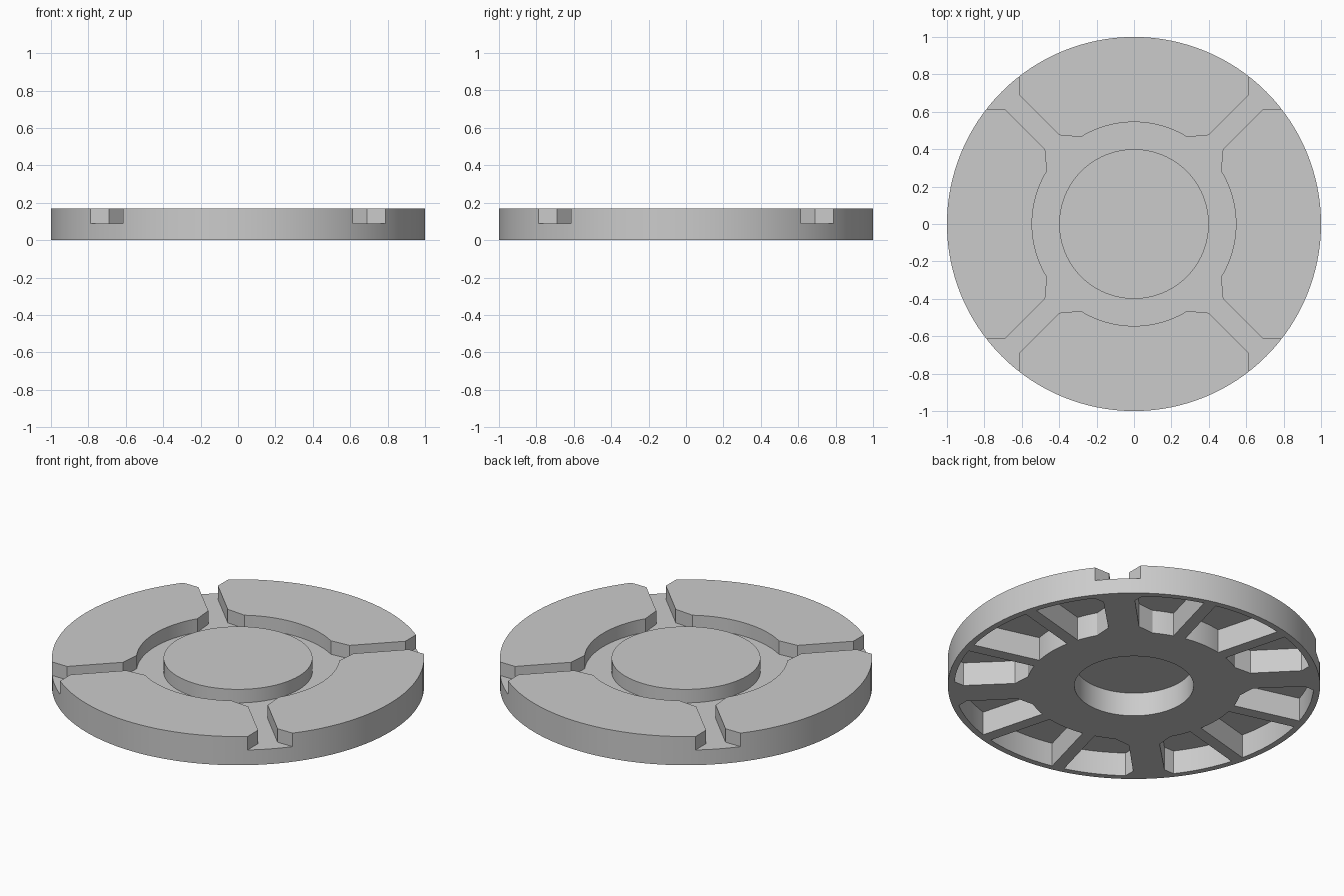
import bpy, bmesh
from math import sin, cos, asin, degrees, radians, pi
from mathutils import Matrix, Vector

cube = bpy.data.objects.get("Cube")
if cube:
    bpy.data.objects.remove(cube)

HEIGHT, GROOVE_Z, ROOF_Z = 0.17, 0.09, 0.14
RIB = 0.035                     # half width of an underside rib
POCKET_IN, POCKET_OUT = 0.578, 0.965

grey = bpy.data.materials.new("plain grey")
grey.use_nodes = True
colour = (0.6, 0.6, 0.6, 1)
grey.diffuse_color = colour
grey.node_tree.nodes["Principled BSDF"].inputs["Base Color"].default_value = colour


def arc(radius, start, end, steps):
    """Points on an arc, angles in degrees."""
    angles = [radians(start + (end - start) * i / steps) for i in range(steps + 1)]
    return [(radius * cos(a), radius * sin(a)) for a in angles]


def turn(points, quarter):
    """Rotate points by a number of quarter turns."""
    rot = Matrix.Rotation(quarter * pi / 2, 2)
    return [tuple(rot @ Vector(p)) for p in points]


def mirror(points):
    return [(-x, y) for x, y in reversed(points)]


def prisms(name, outlines, z0, z1):
    """One object holding an upright prism for each outline."""
    bm = bmesh.new()
    for outline in outlines:
        face = bm.faces.new([bm.verts.new((x, y, z0)) for x, y in outline])
        new = bmesh.ops.extrude_face_region(bm, geom=[face])["geom"]
        top = [v for v in new if isinstance(v, bmesh.types.BMVert)]
        bmesh.ops.translate(bm, verts=top, vec=(0, 0, z1 - z0))
        # The extrusion may leave the starting face out, so close the bottom
        if not face.is_valid:
            bm.faces.new([v for v in bm.verts if v.co.z == z0][-len(outline):])
    bmesh.ops.recalc_face_normals(bm, faces=bm.faces)
    mesh = bpy.data.meshes.new(name)
    bm.to_mesh(mesh)
    bm.free()
    mesh.materials.append(grey)
    obj = bpy.data.objects.new(name, mesh)
    bpy.context.collection.objects.link(obj)
    return obj


def circle(radius, steps=128):
    return arc(radius, 0, 360, steps)[:-1]


def combine(target, tool, operation):
    """Apply a boolean and remove the tool."""
    bpy.context.view_layer.objects.active = target
    mod = target.modifiers.new("cut", "BOOLEAN")
    mod.operation, mod.solver, mod.object = operation, "EXACT", tool
    bpy.ops.object.modifier_apply(modifier=mod.name)
    bpy.data.objects.remove(tool)


disc = prisms("slotted_disc", [circle(1.0)], 0, HEIGHT)

# Ring channel with four flared diagonal grooves
corner = [(0.615, 1.0), (0.615, 0.69), (0.40, 0.475), (0.283, 0.465)]
side = corner + arc(0.545, 58.7, 90, 10)[1:]
quarter = side + mirror(side)[1:]
channel = [p for k in range(4) for p in turn(quarter, k)]
combine(disc, prisms("channel_cutter", [channel], GROOVE_Z, HEIGHT + 0.1), "DIFFERENCE")

# Raised centre hub, hollow underneath
combine(disc, prisms("hub", [circle(0.40, 96)], 0.05, HEIGHT), "UNION")
combine(disc, prisms("hub_cutter", [circle(0.32, 96)], -0.1, ROOF_Z), "DIFFERENCE")

# Underside pockets, three below each raised pad
gap_in, gap_out = (degrees(asin(RIB / r)) for r in (POCKET_IN, POCKET_OUT))
middle = (arc(POCKET_IN, 105 - gap_in, 75 + gap_in, 8)
          + arc(POCKET_OUT, 75 + gap_out, 105 - gap_out, 10))
outer = (arc(POCKET_IN, 75 - gap_in, 60, 4)
         + [(0.39, 0.507), (0.585, 0.705)]
         + arc(POCKET_OUT, 52.7, 75 - gap_out, 8))
pockets = [turn(p, k) for k in range(4) for p in (middle, outer, mirror(outer))]
combine(disc, prisms("pocket_cutter", pockets, -0.1, ROOF_Z), "DIFFERENCE")

# Smooth round walls, keep hard edges
bpy.ops.object.select_all(action="DESELECT")
disc.select_set(True)
bpy.context.view_layer.objects.active = disc
bpy.ops.object.shade_smooth_by_angle(angle=radians(25))
